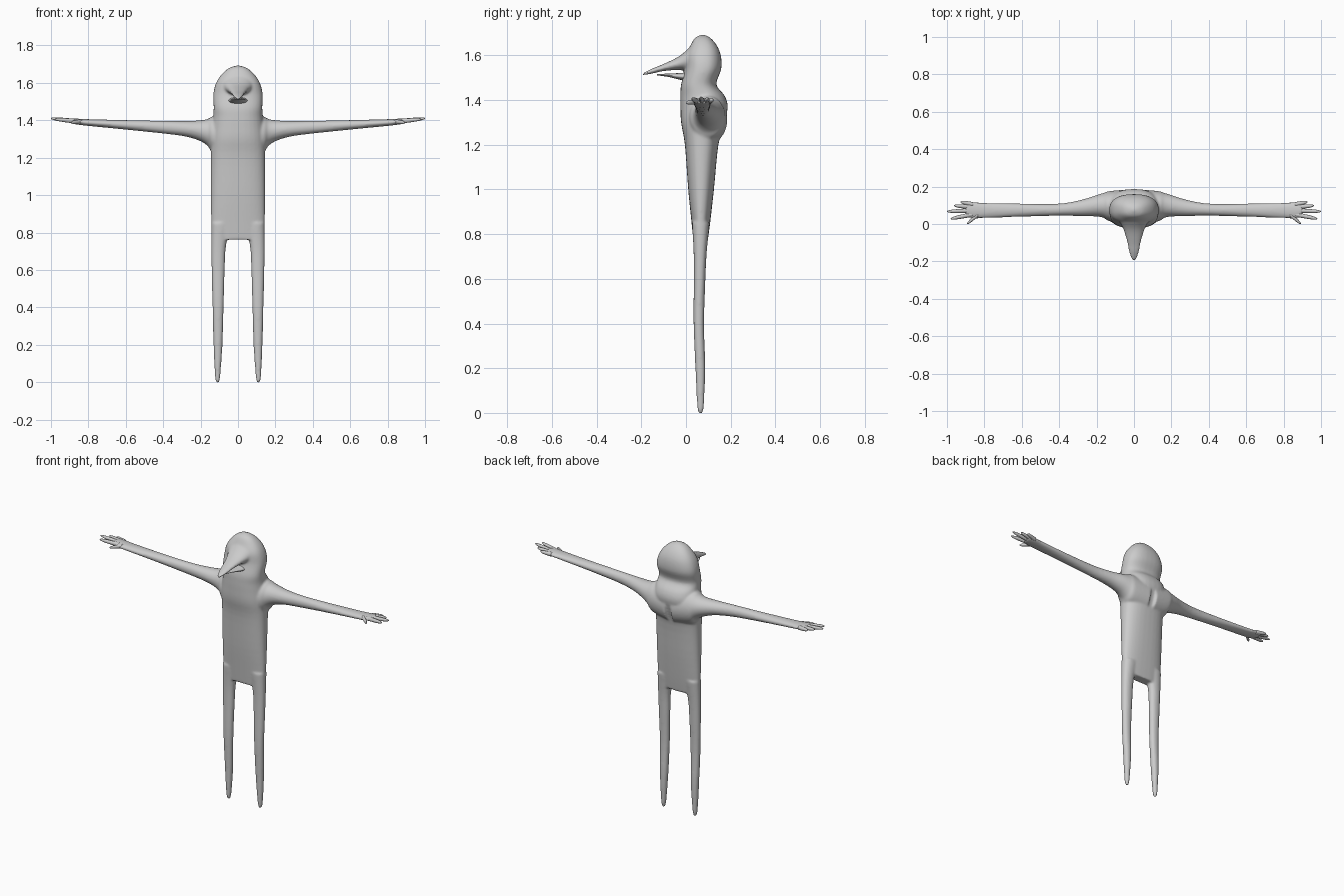
import bpy, bmesh, math
from mathutils import Vector

cube = bpy.data.objects.get("Cube")
if cube:
    bpy.data.objects.remove(cube)

GREY = (0.6, 0.6, 0.6, 1)
skin = bpy.data.materials.new("plain grey")
skin.use_nodes = True
skin.diffuse_color = GREY
skin.node_tree.nodes["Principled BSDF"].inputs["Base Color"].default_value = GREY


def resample(rings, steps=4):
    """Catmull-Rom interpolation between the given sections."""
    rows = [Vector(r) for r in rings]
    out = []
    for i in range(len(rows) - 1):
        b, c = rows[i], rows[i + 1]
        a = rows[i - 1] if i else b
        d = rows[i + 2] if i + 2 < len(rows) else c
        for s in range(steps):
            t = s / steps
            out.append(b + ((c - a) * t + (2 * a - 5 * b + 4 * c - d) * t * t
                            + (3 * b - a - 3 * c + d) * t ** 3) / 2)
    return out + [rows[-1]]


def loft(bm, axis, rings, power=2.0, flip=1, sides=32):
    """Closed tube; each ring is (position, u low, u high, v low, v high)."""
    u, v = [i for i in range(3) if i != axis]
    loops = []
    for pos, u0, u1, v0, v1 in resample(rings):
        loop = []
        for k in range(sides):
            a = math.tau * k / sides
            ca, sa = math.cos(a), math.sin(a)
            p = [0, 0, 0]
            p[axis] = pos
            p[u] = (u0 + u1 + (u1 - u0) * math.copysign(abs(ca) ** (2 / power), ca)) / 2
            p[v] = (v0 + v1 + (v1 - v0) * math.copysign(abs(sa) ** (2 / power), sa)) / 2
            p[0] *= flip
            loop.append(bm.verts.new(p))
        loops.append(loop)
    faces = [bm.faces.new(loops[0]), bm.faces.new(loops[-1])]
    for la, lb in zip(loops, loops[1:]):
        for k in range(sides):
            n = (k + 1) % sides
            faces.append(bm.faces.new((la[k], la[n], lb[n], lb[k])))
    bmesh.ops.recalc_face_normals(bm, faces=faces)


def finish(bm, name):
    mesh = bpy.data.meshes.new(name)
    bm.to_mesh(mesh)
    bm.free()
    mesh.materials.append(skin)
    mesh.shade_smooth()
    ob = bpy.data.objects.new(name, mesh)
    bpy.context.collection.objects.link(ob)
    return ob


# Body: torso with head, upper beak, arms and legs fused into one skin
bm = bmesh.new()
torso = [  # height, front, back, half width
    (0.762, 0.034, 0.096, 0.135), (0.85, 0.025, 0.108, 0.143),
    (1.0, 0.01, 0.125, 0.145), (1.2, -0.005, 0.145, 0.145),
    (1.3, -0.022, 0.172, 0.145), (1.37, -0.025, 0.187, 0.14),
    (1.42, -0.025, 0.173, 0.133), (1.47, -0.022, 0.136, 0.13),
    (1.54, -0.004, 0.158, 0.132), (1.6, 0.0, 0.156, 0.117),
    (1.645, 0.02, 0.138, 0.088), (1.678, 0.04, 0.11, 0.05),
    (1.692, 0.066, 0.084, 0.012)]
loft(bm, 2, [(z, -w, w, f, b) for z, f, b, w in torso], power=2.4)

beak = [  # depth, bottom, top, half width
    (0.06, 1.53, 1.675, 0.085), (0.02, 1.53, 1.64, 0.08),
    (-0.03, 1.535, 1.597, 0.056), (-0.1, 1.53, 1.562, 0.037),
    (-0.15, 1.519, 1.542, 0.027), (-0.193, 1.511, 1.521, 0.012)]
loft(bm, 1, [(y, -w, w, lo, hi) for y, lo, hi, w in beak])

arm = [  # reach, front, back, bottom, top
    (0.02, 0.0, 0.186, 1.2, 1.42), (0.13, 0.015, 0.176, 1.225, 1.42),
    (0.16, 0.032, 0.167, 1.26, 1.408), (0.2, 0.04, 0.155, 1.288, 1.4),
    (0.28, 0.042, 0.13, 1.313, 1.396), (0.4, 0.044, 0.109, 1.329, 1.397),
    (0.6, 0.039, 0.109, 1.35, 1.401), (0.8, 0.031, 0.114, 1.37, 1.406),
    (0.86, 0.029, 0.116, 1.377, 1.409), (0.9, 0.038, 0.112, 1.384, 1.411)]
leg = [  # height, inner, outer, front, back
    (-0.004, 0.102, 0.115, 0.059, 0.072), (0.03, 0.095, 0.123, 0.05, 0.08),
    (0.2, 0.083, 0.131, 0.042, 0.086), (0.4, 0.077, 0.136, 0.034, 0.081),
    (0.6, 0.071, 0.141, 0.035, 0.087), (0.72, 0.065, 0.143, 0.034, 0.093),
    (0.85, 0.04, 0.143, 0.027, 0.106)]
for side in (1, -1):
    loft(bm, 0, arm, flip=side)
    loft(bm, 2, leg, power=2.2, flip=side)
body = finish(bm, "body")
remesh = body.modifiers.new("fuse", 'REMESH')
remesh.mode = 'VOXEL'
remesh.voxel_size = 0.006
remesh.use_smooth_shade = True
smooth = body.modifiers.new("soften", 'SMOOTH')
smooth.factor = 0.5
smooth.iterations = 10

# Lower beak
bm = bmesh.new()
jaw = [(0.01, 1.485, 1.525, 0.055), (-0.03, 1.492, 1.521, 0.045),
       (-0.08, 1.504, 1.519, 0.028), (-0.13, 1.511, 1.516, 0.007)]
loft(bm, 1, [(y, -w, w, lo, hi) for y, lo, hi, w in jaw])
finish(bm, "lower_beak")

# Fingers: root x, root y, tip x, tip y, tip height
fingers = [(0.86, 0.104, 0.927, 0.118, 1.4), (0.86, 0.09, 0.962, 0.098, 1.406),
           (0.86, 0.072, 1.0, 0.067, 1.41), (0.86, 0.052, 0.98, 0.028, 1.406),
           (0.835, 0.05, 0.892, 0.002, 1.388)]
for side, name in ((1, "left_fingers"), (-1, "right_fingers")):
    bm = bmesh.new()
    for x0, y0, x1, y1, z1 in fingers:
        rings = []
        for t, r in ((0, 0.013), (0.4, 0.0115), (0.75, 0.0095), (0.93, 0.006), (1, 0.002)):
            y = y0 + (y1 - y0) * t
            z = 1.394 + (z1 - 1.394) * t
            rings.append((x0 + (x1 - x0) * t, y - r, y + r, z - r, z + r))
        loft(bm, 0, rings, flip=side, sides=12)
    finish(bm, name)
